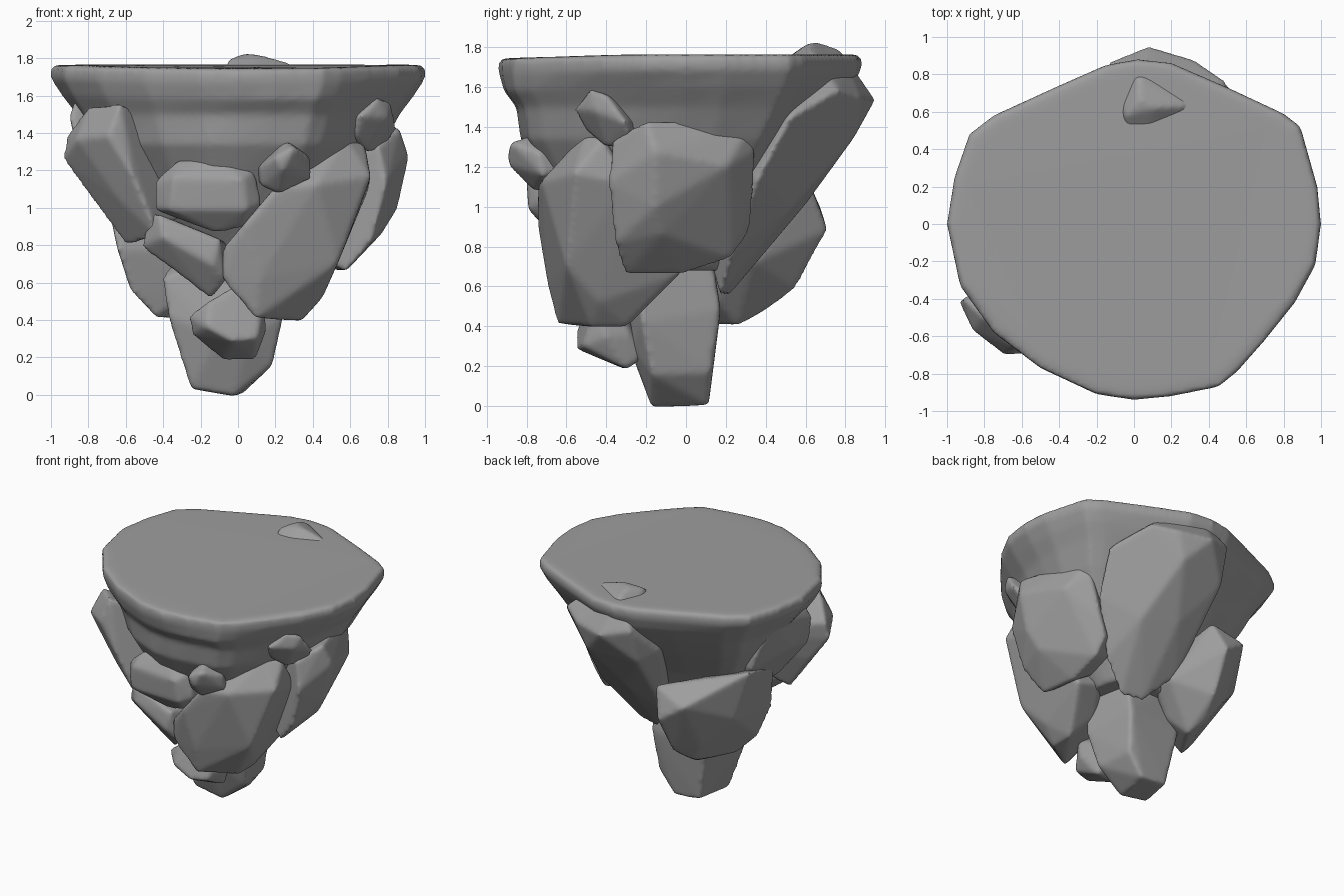
import bpy, bmesh, math
from mathutils import Vector

stone = bpy.data.materials.new("stone_grey")
stone.diffuse_color = (.34, .34, .34, 1)


def finish(bm, name, voxel, rounds):
    """Turn a rough block into a softly worn stone."""
    bmesh.ops.recalc_face_normals(bm, faces=bm.faces[:])
    me = bpy.data.meshes.new(name)
    bm.to_mesh(me)
    bm.free()
    me.materials.append(stone)
    ob = bpy.data.objects.new(name, me)
    bpy.context.collection.objects.link(ob)
    r = ob.modifiers.new("remesh", 'REMESH')
    r.mode = 'VOXEL'
    r.voxel_size = voxel
    r.use_smooth_shade = True
    s = ob.modifiers.new("wear", 'SMOOTH')
    s.factor = 0.5
    s.iterations = rounds
    return ob


def rock(name, outer, pull=0.6, grow=1.03):
    """Chiselled stone: hull of its outer corners and copies drawn in to the core."""
    pts = [Vector(p) for p in outer]
    mid = sum(pts, Vector()) / len(pts)
    pts = [mid + (p - mid) * grow for p in pts]
    if pull:
        pts += [Vector((p.x * pull, p.y * pull, mid.z + (p.z - mid.z) * 0.65))
                for p in pts]
    bm = bmesh.new()
    for p in pts:
        bm.verts.new(p)
    res = bmesh.ops.convex_hull(bm, input=bm.verts[:])
    junk = {v for v in res["geom_interior"] + res["geom_unused"]
            if isinstance(v, bmesh.types.BMVert)}
    bmesh.ops.delete(bm, geom=list(junk), context='VERTS')
    return finish(bm, name, 0.016, 8)


# flat-topped main body: one outline lofted down through shrinking rings
outline = [(-1, 0), (-.96, .25), (-.88, .48), (-.75, .58), (-.4, .74), (-.15, .85),
           (.02, .88), (.2, .86), (.5, .73), (.8, .59), (.89, .52), (.98, .2),
           (1, 0), (.97, -.22), (.86, -.42), (.7, -.62), (.55, -.79), (.45, -.87),
           (.2, -.92), (0, -.94), (-.2, -.91), (-.5, -.77), (-.75, -.58), (-.93, -.33)]
# z, x scale, front scale, back scale, chisel amount
rings = [(1.765, .95, .95, .95, 0), (1.757, 1, 1, 1, 0), (1.69, 1, 1, 1, 0),
         (1.60, .94, .98, .95, .01), (1.50, .87, .92, .86, .015),
         (1.34, .79, .90, .71, .02), (1.14, .66, .77, .54, .02),
         (.90, .48, .60, .38, .02), (.68, .32, .42, .27, 0)]
bm = bmesh.new()
loops = []
for k, (z, sx, sf, sb, ch) in enumerate(rings):
    loop = []
    for i, (x, y) in enumerate(outline):
        w = 1 + ch * math.cos(i * math.pi / 3 + k * 0.5)
        drop = 0.03 * max(0, -y - 0.3) if k < 4 else 0
        loop.append(bm.verts.new((x * sx * w, y * (sf if y < 0 else sb) * w, z - drop)))
    loops.append(loop)
n = len(outline)
for a, b in zip(loops, loops[1:]):
    for i in range(n):
        bm.faces.new((a[i], a[(i + 1) % n], b[(i + 1) % n], b[i]))
bm.faces.new(loops[0])
bm.faces.new(loops[-1])
finish(bm, "island_body", 0.02, 4)

# bottom column that the rock stands on
rock("bottom_column", [(-.25, -.17, .04), (-.02, -.17, 0), (.02, .11, .01), (-.19, .11, .03),
                       (.18, -.17, .16), (.14, .12, .17), (.24, -.22, .42), (.17, .17, .48),
                       (-.37, -.22, .42), (-.27, .15, .45), (-.40, -.2, .62), (-.25, .11, .85),
                       (.24, -.25, .85), (.17, .11, .85), (-.1, -.29, .32), (.05, -.27, .3)],
     pull=0, grow=1.02)

# large rocks around the sides
rock("back_rock", [(.03, .67, 1.81), (.10, .62, 1.81), (-.04, .58, 1.785), (.03, .77, 1.775),
                   (.27, .63, 1.765), (-.12, .86, 1.58), (.08, .94, 1.53), (.32, .87, 1.54),
                   (.48, .76, 1.58), (.65, .52, 1.44), (.61, .36, 1.14), (-.13, .78, 1.32),
                   (-.21, .62, 1.36), (.25, .84, 1.35), (.10, .60, 1.02), (.36, .52, .99),
                   (.44, .24, .78), (-.08, .36, .76), (.10, .22, .57), (.26, .18, .58)])
rock("right_rock", [(.79, -.38, 1.12), (.75, -.36, 1.33), (.86, -.20, 1.42), (.70, .32, 1.41),
                    (.68, .34, 1.28), (.91, -.15, 1.27), (.81, .20, 1.20), (.58, .32, .97),
                    (.85, -.15, 1.0), (.54, .22, .75), (.77, -.12, .87), (.54, -.02, .67),
                    (.58, -.30, .67), (.71, -.35, .82), (.53, .31, .88)])
rock("front_right_slab", [(.57, -.50, 1.36), (.67, -.42, 1.33), (.70, -.56, 1.16),
                          (.69, -.30, 1.10), (.20, -.74, 1.10), (.42, -.72, 1.12),
                          (-.07, -.68, .78), (-.07, -.66, .62), (.10, -.64, .42),
                          (.34, -.48, .41), (.34, -.30, .41), (.45, -.44, .53),
                          (.53, -.60, .71), (.48, -.04, .67), (.12, -.69, .62),
                          (.05, -.74, .92)])
rock("back_left_rock", [(-.71, -.05, 1.13), (-.72, .25, 1.19), (-.19, .62, 1.09),
                        (-.26, .70, .88), (-.44, .66, 1.00), (-.05, .34, .72),
                        (-.28, .54, .59), (-.64, -.12, .78), (-.64, .32, .84),
                        (-.57, -.06, .56), (-.44, .0, .42), (-.28, .26, .41),
                        (-.34, .38, .48), (-.44, .45, .64)])
rock("front_left_rock", [(-.91, -.40, 1.38), (-.93, -.42, 1.26), (-.80, -.50, 1.53),
                         (-.63, -.66, 1.55), (-.86, -.57, 1.36), (-.69, -.70, 1.38),
                         (-.57, -.69, 1.18), (-.44, -.62, .86), (-.60, -.42, .81),
                         (-.78, -.40, 1.07), (-.64, -.58, 1.05), (-.50, -.66, 1.02)], pull=.65)
rock("left_rock", [(-.87, -.22, 1.57), (-.90, -.25, 1.48), (-.85, .12, 1.55),
                   (-.76, .20, 1.36), (-.85, -.08, 1.30), (-.64, .14, 1.06),
                   (-.68, -.15, 1.02), (-.84, -.30, 1.26), (-.71, .21, 1.20)])

# front block and the slab leaning below it
rock("front_block", [(-.44, -.68, 1.14), (-.44, -.68, .99), (-.32, -.70, 1.25),
                     (-.10, -.72, 1.27), (.08, -.72, 1.20), (.12, -.72, 1.02),
                     (.02, -.70, .90), (-.12, -.68, .87), (-.34, -.79, 1.16),
                     (.02, -.80, 1.15), (.04, -.79, .99), (-.36, -.78, .99)], pull=.7)
rock("front_lower_slab", [(-.47, -.58, .97), (-.42, -.66, .96), (-.10, -.68, .83),
                          (-.07, -.64, .62), (-.15, -.56, .52), (-.51, -.58, .79),
                          (-.40, -.69, .84), (-.14, -.70, .70)])

# small stones
rock("front_small_stone", [(.12, -.78, 1.22), (.13, -.76, 1.12), (.25, -.76, 1.36),
                           (.38, -.74, 1.27), (.39, -.72, 1.16), (.22, -.76, 1.08),
                           (.20, -.89, 1.27), (.30, -.88, 1.32), (.24, -.89, 1.21)],
     pull=.75, grow=1.05)
rock("right_small_stone", [(.63, -.50, 1.38), (.66, -.56, 1.49), (.75, -.48, 1.59),
                           (.82, -.40, 1.56), (.85, -.30, 1.42), (.76, -.28, 1.31),
                           (.70, -.40, 1.30), (.80, -.46, 1.48)], pull=.75)
rock("bottom_small_stone", [(-.26, -.45, .42), (-.24, -.42, .32), (-.15, -.50, .50),
                            (0, -.45, .59), (.13, -.45, .50), (.15, -.40, .35),
                            (.09, -.30, .19), (-.08, -.31, .19), (-.16, -.55, .36),
                            (-.03, -.55, .29), (.10, -.52, .30)], pull=.7)
